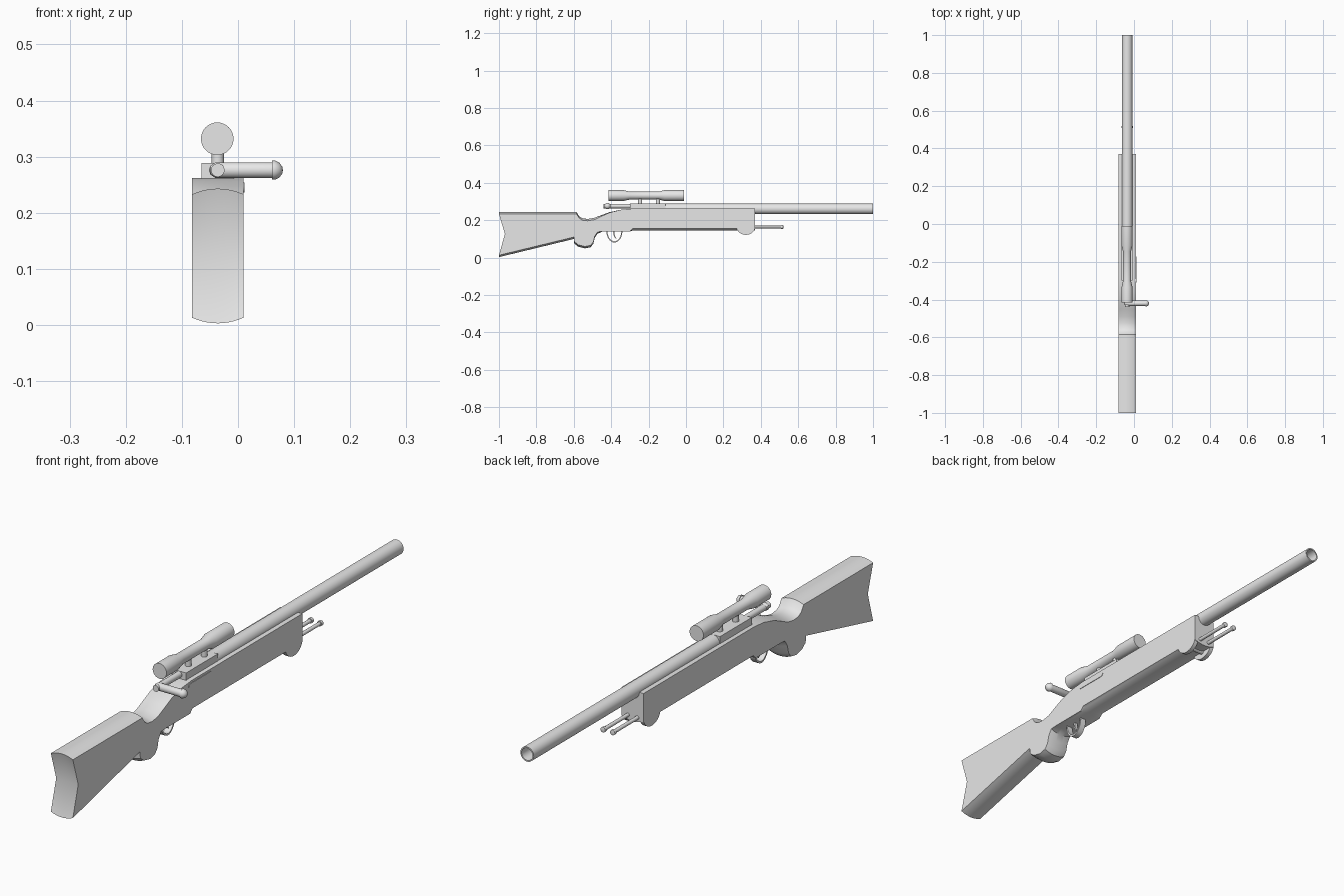
import bpy
import bmesh
import math

default = bpy.data.objects.get("Cube")
if default:
    bpy.data.objects.remove(default)

# Single plain finish
grey = bpy.data.materials.new("plain_grey")
grey.use_nodes = True
grey.diffuse_color = (0.8, 0.8, 0.8, 1)
grey.node_tree.nodes["Principled BSDF"].inputs["Base Color"].default_value = (0.8, 0.8, 0.8, 1)

MID = -0.036      # centre plane of the rifle
HALF = 0.046      # half width of the stock


def finish(name, bm, angle=35):
    bmesh.ops.remove_doubles(bm, verts=bm.verts, dist=0.00005)
    bmesh.ops.recalc_face_normals(bm, faces=bm.faces)
    mesh = bpy.data.meshes.new(name)
    bm.to_mesh(mesh)
    bm.free()
    mesh.materials.append(grey)
    mesh.shade_smooth()
    mesh.set_sharp_from_angle(angle=math.radians(angle))
    obj = bpy.data.objects.new(name, mesh)
    bpy.context.collection.objects.link(obj)
    return obj


def lathe(name, stations, centre, axis="y", sides=32):
    """Turn (position, radius) stations about a line along x, y or z."""
    bm = bmesh.new()
    rings = []
    for pos, rad in stations:
        ring = []
        for i in range(sides):
            a = math.tau * i / sides
            u, v = rad * math.cos(a), rad * math.sin(a)
            offset = {"x": (pos, u, v), "y": (u, pos, v), "z": (u, v, pos)}[axis]
            ring.append(bm.verts.new([c + o for c, o in zip(centre, offset)]))
        rings.append(ring)
    for a, b in zip(rings, rings[1:]):
        for i in range(sides):
            j = (i + 1) % sides
            bm.faces.new((a[i], a[j], b[j], b[i]))
    return finish(name, bm)


def slab(name, profile, x0, x1, slices=1):
    """Extrude a (y, z, crown) outline across x; crown rounds the edges off."""
    bm = bmesh.new()
    rows = []
    for s in range(slices + 1):
        t = 2 * s / slices - 1
        x = x0 + (x1 - x0) * s / slices
        rows.append([bm.verts.new((x, y, z - crown * t * t)) for y, z, crown in profile])
    n = len(profile)
    for a, b in zip(rows, rows[1:]):
        for i in range(n):
            j = (i + 1) % n
            bm.faces.new((a[i], a[j], b[j], b[i]))
    bm.faces.new(rows[0])
    bm.faces.new(rows[-1])
    return finish(name, bm)


def arc(cy, cz, ry, rz, start, end, steps=16):
    angles = [math.radians(start + (end - start) * i / steps) for i in range(steps + 1)]
    return [(cy + ry * math.cos(a), cz + rz * math.sin(a), 0) for a in angles]


# Stock: butt, wrist, grip and fore-end in one outline
C = 0.01
stock_outline = [
    (-1, 0.243, C), (-0.968, 0.127, 0), (-1, 0.003, -C),
    (-0.6, 0.1, -C), (-0.597, 0.075, -C), (-0.575, 0.058, -C), (-0.54, 0.05, -C),
    (-0.51, 0.056, -C), (-0.495, 0.075, -C), (-0.488, 0.105, -C), (-0.473, 0.128, -C),
    (-0.445, 0.14, 0), (-0.3, 0.14, 0), (-0.285, 0.145, -C), (0.37, 0.145, -C),
    (0.37, 0.262, 0), (-0.29, 0.262, 0), (-0.35, 0.256, 0), (-0.41, 0.243, 0.003),
    (-0.45, 0.228, 0.006), (-0.49, 0.213, C), (-0.525, 0.207, C), (-0.553, 0.21, C),
    (-0.57, 0.22, C), (-0.585, 0.243, C),
]
slab("stock", stock_outline, MID - HALF, MID + HALF, 10)

# Barrel with a hollow muzzle
lathe("barrel", [(-0.3, 0), (-0.3, 0.028), (1, 0.028), (1, 0.023), (0.8, 0.023), (0.8, 0)],
      (MID, 0, 0.261))

# Receiver block under the scope
slab("receiver", [(-0.3, 0.25, 0), (-0.11, 0.25, 0), (-0.11, 0.289, 0), (-0.3, 0.289, 0)],
     MID - 0.029, MID + 0.029)

# Loading port plate on the left side, with rounded ends
port = arc(-0.18, 0.245, 0.009, 0.009, -90, 90, 8) + arc(-0.3, 0.245, 0.009, 0.009, 90, 270, 8)
slab("loading_port", port, MID + HALF - 0.002, MID + HALF + 0.002)

# Bolt and its side handle
lathe("bolt", [(-0.44, 0), (-0.44, 0.012), (-0.29, 0.012), (-0.29, 0)], (MID, 0, 0.276))
lathe("bolt_handle", [(-0.052, 0), (-0.049, 0.008), (-0.04, 0.014), (0.061, 0.014),
                      (0.061, 0.017), (0.066, 0.017), (0.074, 0.013), (0.079, 0.006), (0.08, 0)],
      (0, -0.42, 0.276), "x")

# Scope and its two posts
lathe("scope", [(-0.415, 0), (-0.415, 0.029), (-0.335, 0.029), (-0.3, 0.021), (-0.145, 0.021),
                (-0.115, 0.029), (-0.01, 0.029), (-0.01, 0)], (MID - 0.001, 0, 0.332))
for label, y in (("rear", -0.245), ("front", -0.15)):
    lathe(label + "_scope_post", [(0.28, 0), (0.28, 0.011), (0.325, 0.011), (0.325, 0)],
          (MID, y, 0), "z", 20)

# Trigger guard and trigger
guard = arc(-0.383, 0.143, 0.043, 0.062, 180, 360) + arc(-0.383, 0.143, 0.037, 0.055, 360, 180)
slab("trigger_guard", guard, MID - 0.012, MID + 0.012)
trigger = arc(-0.37, 0.143, 0.02, 0.042, 180, 260, 8) + arc(-0.37, 0.143, 0.013, 0.038, 260, 180, 8)
slab("trigger", trigger, MID - 0.006, MID + 0.006)

# Folded bipod: a cheek plate and a leg on each side, joined by a pin
cheek = arc(0.32, 0.165, 0.05, 0.043, 180, 360)
for label, side in (("right", -1), ("left", 1)):
    edges = sorted((MID + side * HALF, MID + side * (HALF - 0.016)))
    slab(label + "_bipod_cheek", cheek, *edges)
    lathe(label + "_bipod_leg", [(0.28, 0), (0.28, 0.007), (0.508, 0.007), (0.508, 0.01),
                                 (0.519, 0.01), (0.522, 0)], (MID + side * 0.02, 0, 0.164), "y", 16)
lathe("bipod_pin", [(-0.04, 0), (-0.04, 0.01), (0.04, 0.01), (0.04, 0)],
      (MID, 0.32, 0.15), "x", 16)
